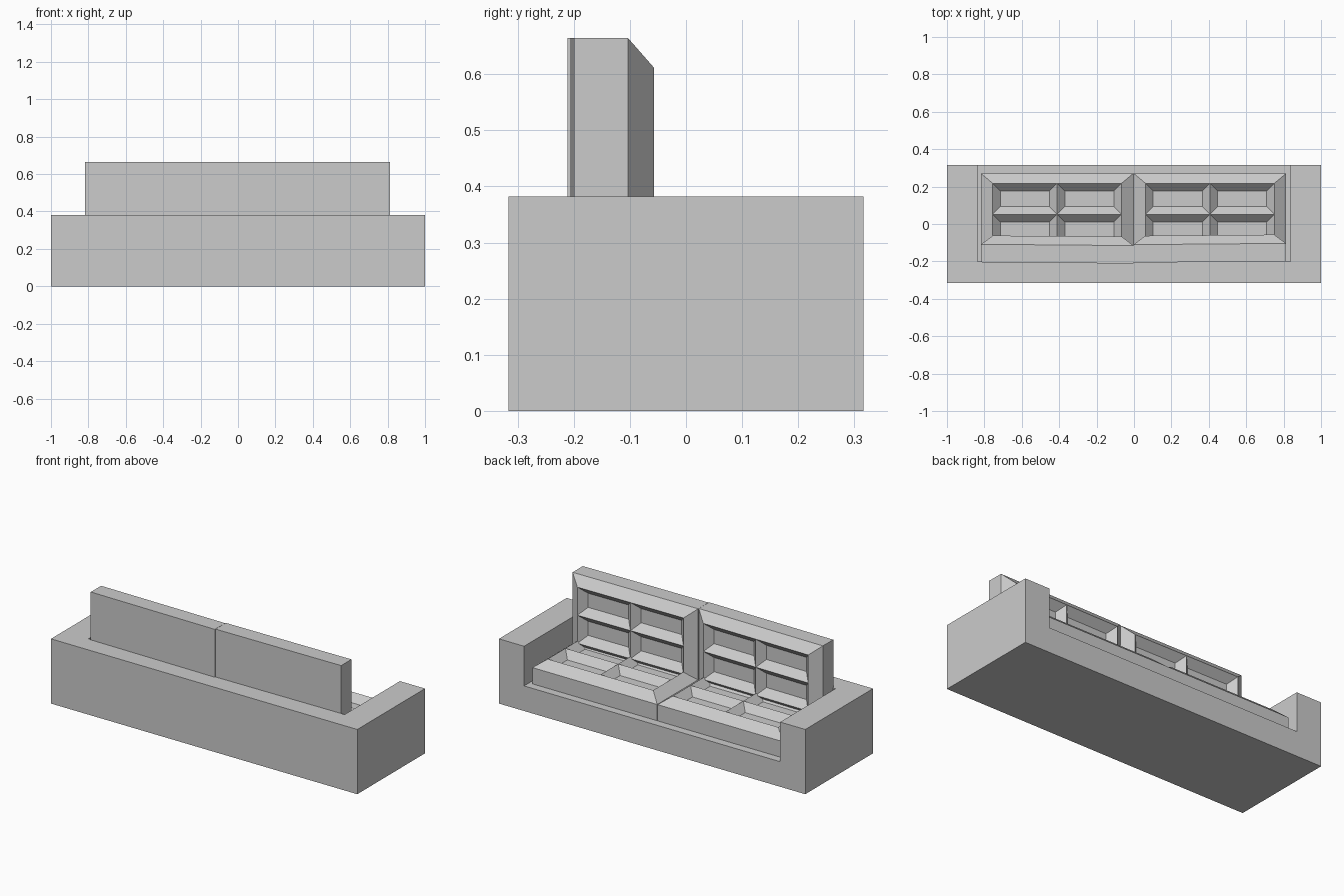
import bpy, bmesh
from math import radians
from mathutils import Matrix

if "Cube" in bpy.data.objects:
    bpy.data.objects.remove(bpy.data.objects["Cube"])


def finish(bm, name):
    bmesh.ops.recalc_face_normals(bm, faces=bm.faces)
    mesh = bpy.data.meshes.new(name)
    bm.to_mesh(mesh)
    bm.free()
    obj = bpy.data.objects.new(name, mesh)
    bpy.context.collection.objects.link(obj)
    return obj


def build_frame():
    # U-shaped arms and back, with a lower seat platform in the opening
    bm = bmesh.new()
    W, D, H, arm, back, floor = 1.0, 0.316, 0.382, 0.836, -0.20, 0.148
    u = [(-W, -D), (W, -D), (W, D), (arm, D), (arm, back),
         (-arm, back), (-arm, D), (-W, D)]
    top = [bm.verts.new((x, y, H)) for x, y in u]
    base = [bm.verts.new((x, y, 0)) for x, y in (u[0], u[1], u[2], u[7])]
    low = [bm.verts.new((*u[i], floor)) for i in (3, 4, 5, 6)]
    bm.faces.new(top)
    bm.faces.new(base)
    bm.faces.new(low)
    bm.faces.new((base[0], base[1], top[1], top[0]))
    bm.faces.new((base[1], base[2], top[2], top[1]))
    bm.faces.new((base[3], base[0], top[0], top[7]))
    # front face steps down between the arms
    bm.faces.new((base[2], base[3], top[7], top[6], low[3], low[0], top[3], top[2]))
    for i in range(3):
        bm.faces.new((top[3 + i], top[4 + i], low[i + 1], low[i]))
    return finish(bm, "sofa_frame")


def build_cushion(name, matrix, w=0.815, d=0.437, h=0.143):
    # Chamfered slab with a 2 x 2 grid of sunken tufts on top
    bm = bmesh.new()
    bx, by, bz = 0.063, 0.053, 0.047

    def ring(z):
        return [bm.verts.new((x * w / 2, y * d / 2, z))
                for x, y in ((-1, -1), (1, -1), (1, 1), (-1, 1))]
    lo, mid = ring(0), ring(h - bz)
    g = [[bm.verts.new((i * (w / 2 - bx), j * (d / 2 - by), h))
          for j in (-1, 0, 1)] for i in (-1, 0, 1)]
    bm.faces.new(lo)
    for i in range(4):
        j = (i + 1) % 4
        bm.faces.new((lo[i], lo[j], mid[j], mid[i]))
    edges = [(g[0][0], g[1][0], g[2][0]), (g[2][0], g[2][1], g[2][2]),
             (g[2][2], g[1][2], g[0][2]), (g[0][2], g[0][1], g[0][0])]
    for i, e in enumerate(edges):
        bm.faces.new((mid[i], mid[(i + 1) % 4], e[2], e[1], e[0]))
    cells = [bm.faces.new((g[i][j], g[i + 1][j], g[i + 1][j + 1], g[i][j + 1]))
             for i in (0, 1) for j in (0, 1)]
    bmesh.ops.recalc_face_normals(bm, faces=bm.faces)
    bmesh.ops.inset_individual(bm, faces=cells, thickness=0.058, depth=-0.042)
    obj = finish(bm, name)
    obj.matrix_world = matrix
    return obj


build_frame()

# Seat cushions lie flat; back cushions are the same shape stood upright
stand = Matrix.Rotation(radians(-90), 4, 'X')
for side, x, y_back, lean in (("left", -0.411, -0.208, -0.5), ("right", 0.406, -0.203, 0.5)):
    build_cushion(f"seat_cushion_{side}", Matrix.Translation((x, 0.052, 0.149)))
    tilt = Matrix.Rotation(radians(lean), 4, 'Z')
    build_cushion(f"back_cushion_{side}",
                  Matrix.Translation((x, y_back, 0.446)) @ tilt @ stand)
